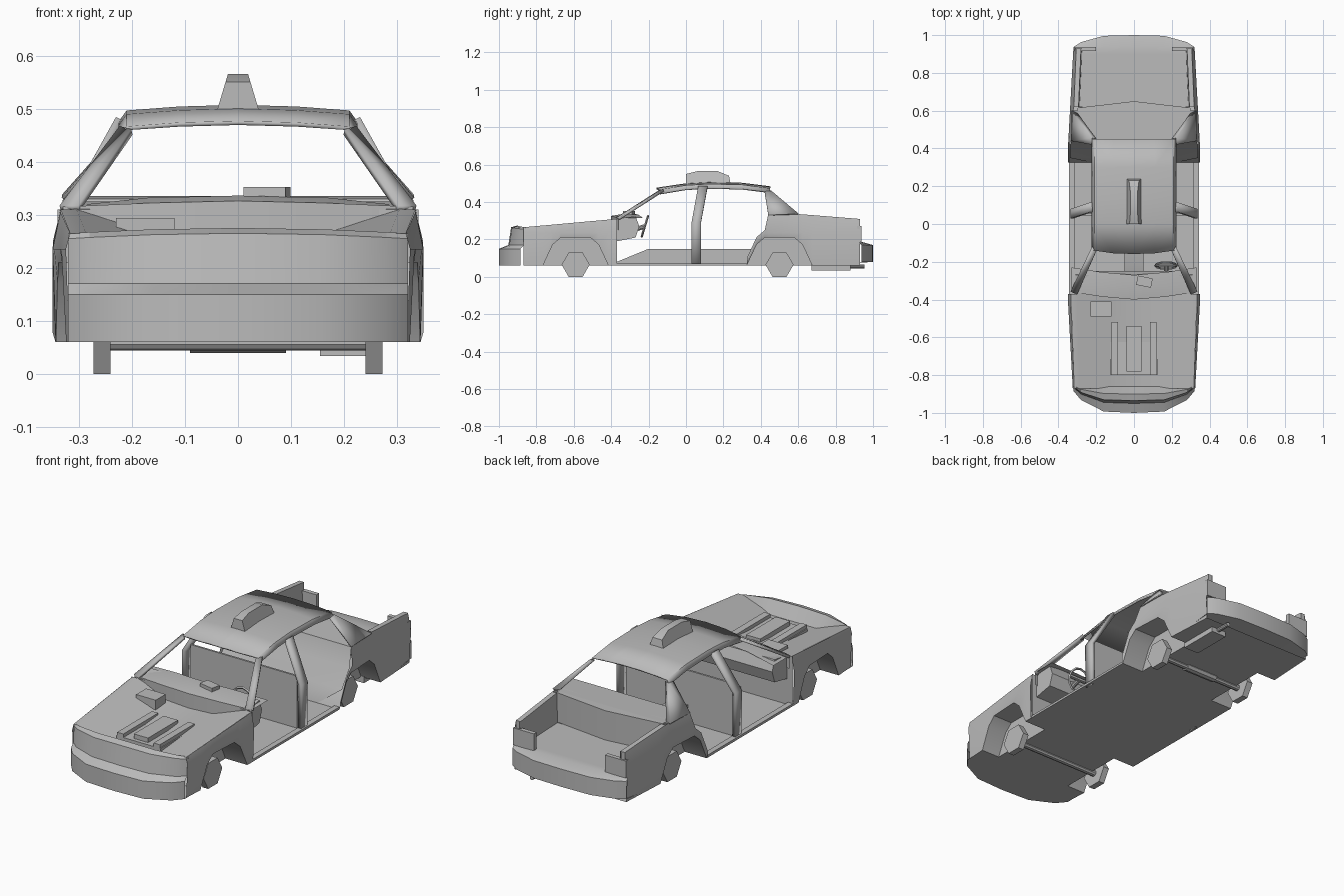
import bpy, bmesh, math
from mathutils import Vector, Matrix

cube = bpy.data.objects.get("Cube")
if cube:
    bpy.data.objects.remove(cube, do_unlink=True)

GREY = (.5, .5, .5, 1)
body_grey = bpy.data.materials.new("body grey")
body_grey.use_nodes = True
body_grey.diffuse_color = GREY
body_grey.node_tree.nodes["Principled BSDF"].inputs["Base Color"].default_value = GREY


# Helpers
def finish(name, bm, mirror=False, thickness=0):
    bmesh.ops.remove_doubles(bm, verts=bm.verts, dist=.0001)
    bmesh.ops.recalc_face_normals(bm, faces=bm.faces)
    mesh = bpy.data.meshes.new(name)
    bm.to_mesh(mesh)
    bm.free()
    mesh.materials.append(body_grey)
    obj = bpy.data.objects.new(name, mesh)
    bpy.context.collection.objects.link(obj)
    bpy.ops.object.select_all(action='DESELECT')
    obj.select_set(True)
    bpy.context.view_layer.objects.active = obj
    bpy.ops.object.shade_smooth_by_angle(angle=math.radians(25))
    if thickness:
        solid = obj.modifiers.new("thickness", 'SOLIDIFY')
        solid.thickness = thickness
        solid.offset = 0
    if mirror:
        obj.modifiers.new("mirror", 'MIRROR')


def sheet(name, rows, thickness=0):
    """Skin rows of points with quads and mirror them across the car."""
    bm = bmesh.new()
    grid = [[bm.verts.new(point) for point in row] for row in rows]
    for row, following in zip(grid, grid[1:]):
        for i in range(len(row) - 1):
            bm.faces.new((row[i], row[i + 1], following[i + 1], following[i]))
    finish(name, bm, True, thickness)


def prism(name, outline, inner, outer, mirror=False):
    """Join an outline in y and z between two rules or values for x."""
    bm = bmesh.new()
    ends = []
    for side in (inner, outer):
        ends.append([bm.verts.new((side(z) if callable(side) else side, y, z)) for y, z in outline])
        bm.faces.new(ends[-1])
    for i in range(len(outline)):
        bm.faces.new((ends[0][i - 1], ends[0][i], ends[1][i], ends[1][i - 1]))
    finish(name, bm, mirror)


def box(name, low, high, mirror=False, turn=0):
    bm = bmesh.new()
    low, high = Vector(low), Vector(high)
    place = Matrix.Translation((low + high) / 2) @ Matrix.Rotation(turn, 4, 'Z')
    bmesh.ops.create_cube(bm, size=1, matrix=place @ Matrix.Diagonal((*(high - low), 1)))
    finish(name, bm, mirror)


def rod(name, start, end, radius):
    bm = bmesh.new()
    start, end = Vector(start), Vector(end)
    direction = end - start
    turn = direction.to_track_quat('Z', 'Y').to_matrix().to_4x4()
    bmesh.ops.create_cone(bm, cap_ends=True, segments=10, radius1=radius, radius2=radius,
                          depth=direction.length, matrix=Matrix.Translation((start + end) / 2) @ turn)
    finish(name, bm)


# Rules for the body shape
FLOOR, WELL, ARCH = .06, .22, .175
FRONT_ARCH, REAR_ARCH = -.59, .5
DASH_Y, DOOR_REAR = -.37, REAR_ARCH - ARCH
NOSE_Y, TAIL_Y = -.87, .93
PLAN = (0, .16, .28, .32)


def half_width(y):
    return .35 - .055 * max(0, abs(y) - .4)


def shoulder(y):
    if y < 0:
        return .31 + .09 * (y - DASH_Y)
    return .336 - .08 * max(0, y - .6)


def rim(y):
    return half_width(y) - .17 * (shoulder(y) - WELL)


def arch_line(centre):
    return [(centre + t * ARCH, FLOOR + min(.15, .375 * (1 - abs(t))))
            for t in (-1, -.7, -.45, .45, .7, 1)]


# Side panels and wheel wells
def side_panel(name, stations):
    rows = []
    for y, low in stations:
        at_door = DASH_Y < y < .43
        high = low + .04 if at_door else shoulder(y)
        middle = max(low + .01, min(.235, high - .02))
        top_x = half_width(y) if at_door else rim(y)
        rows.append([(half_width(y) - .006, y, low), (half_width(y), y, middle), (top_x, y, high)])
    sheet(name, rows)


front_line, rear_line = arch_line(FRONT_ARCH), arch_line(REAR_ARCH)
side_panel("front_fender", [(NOSE_Y, FLOOR), *front_line, (DASH_Y, FLOOR)])
side_panel("rear_quarter", [*rear_line[:3], (.44, .21), *rear_line[3:], (TAIL_Y, FLOOR)])
for end, line, centre in (("front", front_line, FRONT_ARCH), ("rear", rear_line, REAR_ARCH)):
    sheet(end + "_wheel_well", [[(half_width(y) - .006, y, z), (WELL, y, z), (WELL, y, FLOOR)]
                                for y, z in line])
    # Six-sided hub and its axle
    corners = [math.radians(60 * i) for i in range(6)]
    prism(end + "_hub", [(centre + .075 * math.cos(a), .065 + .075 * math.sin(a)) for a in corners],
          .24, .272, mirror=True)
    rod(end + "_axle", (-.24, centre, FLOOR), (.24, centre, FLOOR), .016)


# Bumpers follow a bowed plan
def bowed(reach, bow, z, crown=0):
    side = math.copysign(1, reach)
    return [(x, reach - side * bow * x ** 4, z - crown * x * x) for x in PLAN]


sheet("front_nose", [bowed(-.85, 0, FLOOR), bowed(-1, 11, FLOOR), bowed(-1, 11, .15),
                     bowed(-.95, 8, .17), bowed(-.935, 7, .265, .1),
                     bowed(-.9, 4, .275, .1), bowed(-.86, 1, .21)])
sheet("rear_bumper", [bowed(.85, 0, .07), bowed(1, 6, .08), bowed(1, 6, .17),
                      bowed(.94, 2, .187), bowed(.9, 0, .187)])

# Floor pan, narrowed between the wheel wells
bounds = (NOSE_Y, FRONT_ARCH - ARCH, FRONT_ARCH + ARCH, DOOR_REAR, REAR_ARCH + ARCH, TAIL_Y)
for i, (start, end) in enumerate(zip(bounds, bounds[1:])):
    sheet("floor_pan", [[(0, y, FLOOR), (WELL if i % 2 else half_width(y) - .006, y, FLOOR)]
                        for y in (start, end)])
box("door_sill", (.315, DASH_Y, FLOOR), (.343, DOOR_REAR, .072), mirror=True)
prism("tunnel", [(DASH_Y, FLOOR), (DASH_Y, .08), (-.2, .15), (.36, .15), (.36, FLOOR)], -.05, .05)

# Open engine bay, engine and battery
sheet("engine_bay", [[(rim(y), y, shoulder(y)), (rim(y) - .03, y, shoulder(y)),
                      (.13, y, shoulder(y) - .055), (0, y, shoulder(y) - .055)]
                     for y in (NOSE_Y, DASH_Y)])
box("engine_block", (-.125, -.8, .2), (.125, -.52, .232))
box("engine_intake", (-.04, -.78, .22), (.04, -.54, .255))
box("engine_valve_cover", (.085, -.8, .22), (.12, -.52, .25), mirror=True)
box("battery", (-.23, -.49, .23), (-.12, -.41, .294))

# Cowl, firewall and dashboard
sheet("cowl", [[(0, y, z), (.17, y + .015, z - .004), (.33, y + .04, min(z, .315))]
               for y, z in ((-.4, .25), (-.4, .326), (-.34, .336), (-.27, .336))])
sheet("firewall", [[(0, DASH_Y, z), (.34, DASH_Y, z)] for z in (FLOOR, .31)])
prism("dashboard", [(DASH_Y, .19), (-.27, .21), (-.25, .27), (-.27, .325), (DASH_Y, .31)], -.31, .31)
box("dash_meter", (.015, -.33, .32), (.095, -.28, .352), turn=-.2)

# Steering wheel and column
wheel_centre = Vector((.17, -.22, .27))
bpy.ops.mesh.primitive_torus_add(location=wheel_centre, rotation=(math.radians(73), 0, 0),
                                 major_radius=.058, minor_radius=.006,
                                 major_segments=12, minor_segments=4)
steering_wheel = bpy.context.object
steering_wheel.name = "steering_wheel"
steering_wheel.data.materials.append(body_grey)
spoke = Vector((.055, 0, 0))
rod("steering_spoke", wheel_centre - spoke, wheel_centre + spoke, .006)
rod("steering_column", wheel_centre, wheel_centre + Vector((0, -.09, -.03)), .012)

# Cabin partition and rear bulkhead
box("partition", (-.3, .045, FLOOR), (.3, .055, .325))
sheet("rear_bulkhead", [[(0, y, z), (x, y, z)] for x, y, z in (
    (WELL, DOOR_REAR, FLOOR), (.34, .35, .15), (.34, .41, .235), (.33, .44, .33), (.33, .6, .335))])

# Roof, pillars and roof sign
sheet("roof", [[(0, y - bow, z), (.11, y - bow * .8, z - .003), (.208, y, z - .01), (.222, y, z - .03)]
               for y, z, bow in ((-.14, .473, .018), (0, .496, 0), (.12, .503, 0),
                                 (.3, .499, 0), (.45, .48, 0))], thickness=.008)
sheet("front_pillar", [[(.335, -.355, .312), (.3, DASH_Y, .312)],
                       [(.222, -.12, .462), (.2, -.145, .456)]], thickness=.012)
sheet("middle_pillar", [[(x, y, z), (x, y + .05, z)] for x, y, z in (
    (.325, .03, FLOOR), (.328, .03, .29), (.222, .065, .48))], thickness=.018)
sheet("rear_pillar", [[(.33, .44, .33), (.33, .6, .336), (.3, .585, .335)],
                      [(.222, .42, .455), (.222, .455, .458), (.2, .45, .46)]], thickness=.006)


def sign_side(z):
    return .04 - .3 * (z - .495)


prism("roof_sign", [(0, .49), (0, .55), (.06, .565), (.17, .565), (.23, .54), (.24, .49)],
      lambda z: -sign_side(z), sign_side)

# Open boot with tail corners
sheet("boot_tub", [[(rim(y), y, shoulder(y)), (rim(y) - .025, y, shoulder(y)),
                    (rim(y) - .03, y, .185), (0, y, .185)] for y in (.62, TAIL_Y)])
sheet("boot_front_wall", [[(0, y + .035, z), (.3, y, z)] for y, z in ((.615, .185), (.615, .334), (.555, .334))])
box("tail_lamp", (.2, .915, .185), (.317, .937, .272), mirror=True)
box("tail_corner", (.285, .915, .185), (.307, TAIL_Y, .31), mirror=True)

# Differential and exhaust
rod("differential", (-.09, REAR_ARCH, .065), (.09, REAR_ARCH, .065), .026)
box("muffler", (.155, .67, .034), (.24, .88, .066))
rod("tail_pipe", (.2, .87, .055), (.2, .955, .055), .011)
